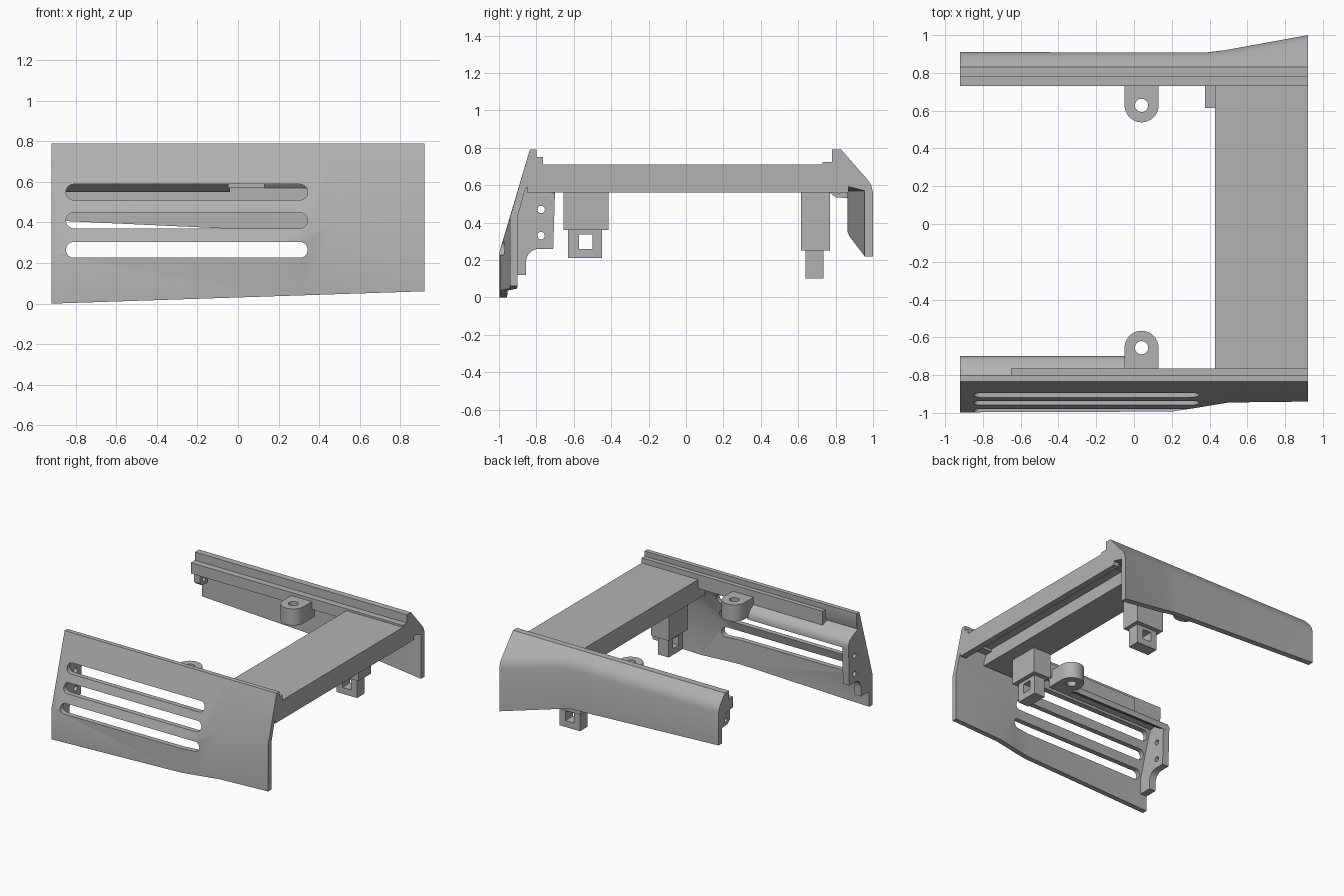
import bpy, bmesh, math

if "Cube" in bpy.data.objects:
    bpy.data.objects.remove(bpy.data.objects["Cube"], do_unlink=True)

GREY = (0.45, 0.45, 0.45, 1)
mat = bpy.data.materials.new("plain grey")
mat.use_nodes = True
mat.diffuse_color = GREY
mat.node_tree.nodes["Principled BSDF"].inputs["Base Color"].default_value = GREY


def loft(name, rings):
    """Closed solid through matching rings of 3D points."""
    bm = bmesh.new()
    rows = [[bm.verts.new(p) for p in ring] for ring in rings]
    n = len(rows[0])
    for a, b in zip(rows, rows[1:]):
        for i in range(n):
            j = (i + 1) % n
            bm.faces.new((a[i], a[j], b[j], b[i]))
    bm.faces.new(rows[0])
    bm.faces.new(rows[-1])
    bmesh.ops.recalc_face_normals(bm, faces=bm.faces)
    mesh = bpy.data.meshes.new(name)
    bm.to_mesh(mesh)
    bm.free()
    obj = bpy.data.objects.new(name, mesh)
    mesh.materials.append(mat)
    bpy.context.collection.objects.link(obj)
    return obj


def prism(name, pts, axis, lo, hi):
    """Extrude a 2D outline along one axis."""
    place = {"x": lambda p, t: (t, p[0], p[1]),
             "y": lambda p, t: (p[0], t, p[1]),
             "z": lambda p, t: (p[0], p[1], t)}[axis]
    return loft(name, [[place(p, t) for p in pts] for t in (lo, hi)])


def rect(a0, a1, b0, b1):
    return [(a0, b0), (a1, b0), (a1, b1), (a0, b1)]


def arc(cx, cy, r, start, end, n=16):
    return [(cx + r * math.cos(math.radians(start + (end - start) * i / n)),
             cy + r * math.sin(math.radians(start + (end - start) * i / n)))
            for i in range(n + 1)]


def circle(cx, cy, r):
    return arc(cx, cy, r, 0, 345, 23)


def cut(obj, cutter):
    cutter.hide_render = True
    mod = obj.modifiers.new("cut", "BOOLEAN")
    mod.operation = "DIFFERENCE"
    mod.solver = "EXACT"
    mod.object = cutter
    bpy.context.view_layer.objects.active = obj
    bpy.ops.object.modifier_apply(modifier=mod.name)
    bpy.data.objects.remove(cutter, do_unlink=True)


parts = []

# Front panel: sloped plate with a vertical skirt that steps inward
def front_ring(x, limit):
    kink = 0.79 - (-0.83 - limit) / 0.306
    base = 0.03 + x * 0.033
    inner = limit + 0.04
    yz = [(-0.80, 0.79), (-0.835, 0.79), (limit, kink), (limit, base),
          (inner, base), (inner, kink), (-0.865, 0.56), (-0.80, 0.70)]
    return [(x, y, z) for y, z in yz]

front = loft("front_panel", [front_ring(x, y) for x, y in
             ((-0.92, -0.997), (0.2, -0.993), (0.32, -0.975), (0.5, -0.945), (0.92, -0.94))])
for z in (0.265, 0.41, 0.55):
    slot = arc(-0.81, z, 0.039, 90, 270) + arc(0.305, z, 0.039, -90, 90)
    cut(front, prism("slot_cutter", slot, "y", -1.2, -0.81))
parts.append(front)

# Back panel: rounded shoulder, flaring outward at one end
def back_ring(x, out, base):
    z = 0.79 - (out - 0.86) * 1.14
    yz = [(0.78, 0.79), (0.83, 0.79), (out - 0.03, z), (out - 0.01, z - 0.03),
          (out, z - 0.07), (out, base), (out - 0.045, base),
          (out - 0.045, 0.57), (0.84, 0.60), (0.78, 0.68)]
    return [(x, y, h) for y, h in yz]

parts.append(loft("back_panel", [back_ring(*s) for s in
             ((-0.92, 0.91, 0.41), (0.38, 0.908, 0.35), (0.48, 0.92, 0.325), (0.92, 1.0, 0.22))]))

# Stepped strips inside the top edges
parts.append(prism("front_step", rect(-0.83, -0.765, 0.64, 0.75), "x", -0.65, 0.92))
parts.append(prism("back_step", rect(0.73, 0.82, 0.64, 0.725), "x", -0.92, 0.92))

# Crossbar with a groove underneath
bar = [(0.43, 0.56), (0.43, 0.71), (0.92, 0.71), (0.92, 0.56),
       (0.87, 0.56), (0.87, 0.66), (0.70, 0.66), (0.70, 0.56)]
parts.append(prism("crossbar", bar, "y", -0.85, 0.87))

# Shelf behind the slots
parts.append(prism("front_shelf", [(-0.87, 0.60), (-0.84, 0.67), (-0.76, 0.64),
                                   (-0.715, 0.61), (-0.70, 0.58), (-0.70, 0.55),
                                   (-0.74, 0.57), (-0.80, 0.61)], "x", -0.92, -0.04))

# End plates with screw holes
outline = ([(-0.84, 0.66), (-0.70, 0.58), (-0.71, 0.26)]
           + arc(-0.785, 0.19, 0.07, 90, 180, 8)
           + [(-0.855, 0.12), (-0.96, 0.12), (-0.97, 0.26), (-0.87, 0.58)])
plate = prism("front_end_plate", outline, "x", -0.92, -0.865)
for z in (0.33, 0.47):
    cut(plate, prism("hole_cutter", circle(-0.775, z, 0.02), "x", -1, -0.8))
parts.append(plate)

plate = prism("back_end_plate", [(0.77, 0.70), (0.77, 0.56), (0.80, 0.535),
                                 (0.88, 0.53), (0.88, 0.70)], "x", -0.92, -0.87)
for z in (0.575, 0.635):
    cut(plate, prism("hole_cutter", circle(0.82, z, 0.017), "x", -1, -0.8))
parts.append(plate)

# Screw tabs, one on each side
for name, cy, root, s in (("front_tab", -0.655, -0.80, 1), ("back_tab", 0.628, 0.77, -1)):
    tab = prism(name, [(-0.05, root)] + arc(0.04, cy, 0.09, 180, 180 - s * 180)
                + [(0.13, root)], "z", 0.57, 0.70)
    cut(tab, prism("hole_cutter", circle(0.04, cy, 0.035), "z", 0.5, 0.8))
    parts.append(tab)

# Hanging clips: a block and a lug with a square window
parts.append(prism("front_clip_block", rect(-0.655, -0.415, 0.36, 0.58), "x", 0.44, 0.595))
lug = prism("front_clip_lug", rect(-0.63, -0.45, 0.21, 0.37), "x", 0.465, 0.56)
cut(lug, prism("window_cutter", rect(-0.573, -0.50, 0.26, 0.337), "x", 0.3, 0.8))
parts.append(lug)

parts.append(prism("back_clip_block", rect(0.375, 0.615, 0.25, 0.58), "y", 0.615, 0.77))
lug = prism("back_clip_lug", rect(0.405, 0.585, 0.10, 0.26), "y", 0.64, 0.735)
cut(lug, prism("window_cutter", rect(0.458, 0.532, 0.15, 0.227), "y", 0.5, 0.9))
parts.append(lug)

# Smooth the round parts, keep the corners sharp
bpy.ops.object.select_all(action="DESELECT")
for obj in parts:
    obj.select_set(True)
bpy.context.view_layer.objects.active = parts[0]
bpy.ops.object.shade_smooth_by_angle(angle=math.radians(30))
